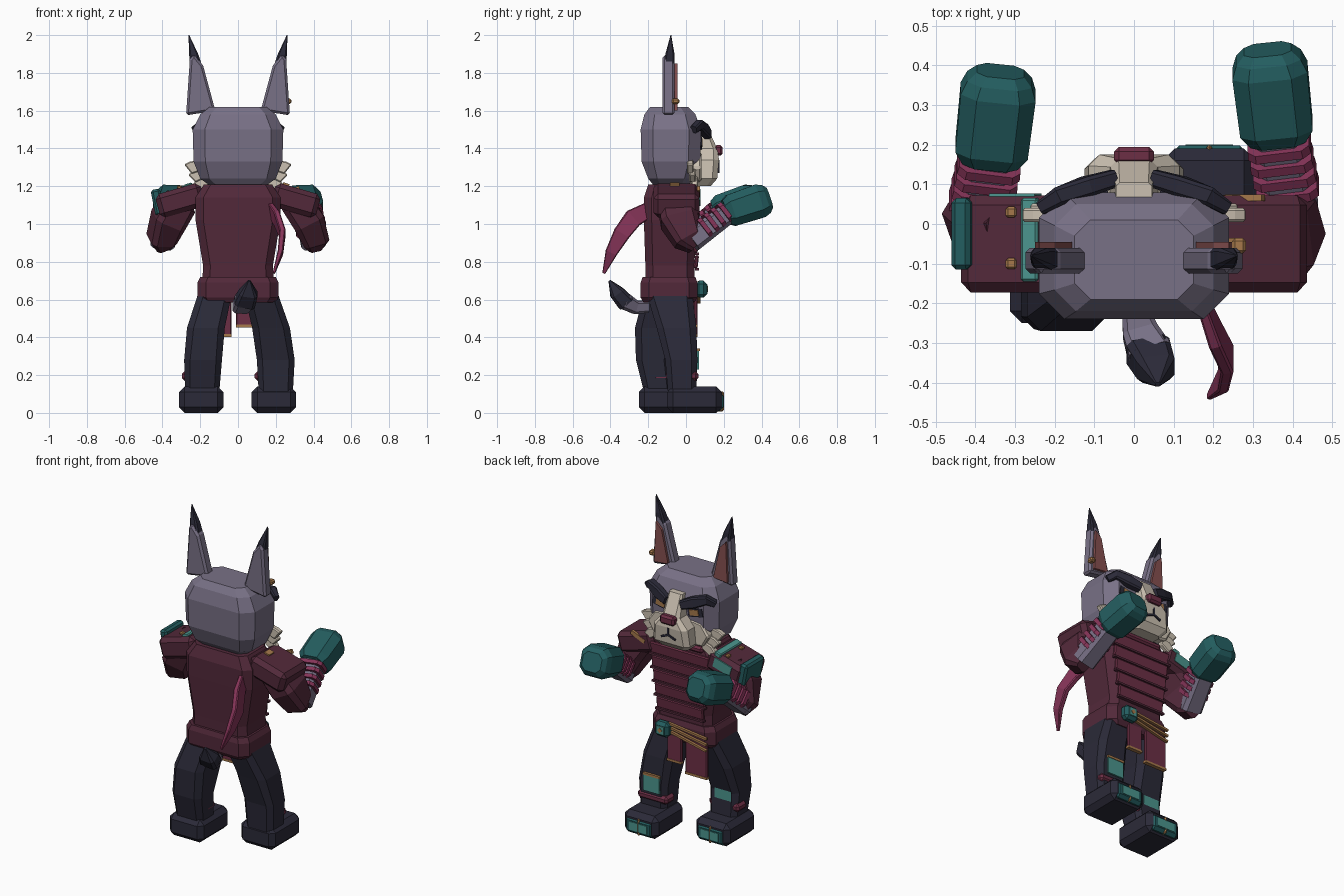
import bpy, bmesh
from mathutils import Vector, Matrix, Euler

default_cube = bpy.data.objects.get("Cube")
if default_cube:
    bpy.data.objects.remove(default_cube, do_unlink=True)


def make_material(name, colour):
    material = bpy.data.materials.new(name)
    material.use_nodes = True
    rgba = (*colour, 1)
    material.diffuse_color = rgba
    for node in material.node_tree.nodes:
        if node.type == 'BSDF_PRINCIPLED':
            node.inputs["Base Color"].default_value = rgba
    return material


fur = make_material("grey fur", (.19, .165, .24))
maroon = make_material("maroon cloth", (.085, .022, .042))
plum = make_material("plum armour", (.15, .028, .06))
magenta = make_material("magenta wrap", (.24, .035, .1))
navy = make_material("dark navy", (.024, .023, .04))
teal = make_material("dark teal", (.017, .11, .115))
mint = make_material("light teal", (.07, .3, .27))
cream = make_material("cream fur", (.6, .53, .44))
tan = make_material("tan cord", (.38, .19, .07))
pink = make_material("inner ear pink", (.24, .08, .08))


def finish(name, mesh_data, material, bevel=0, segments=1):
    bmesh.ops.recalc_face_normals(mesh_data, faces=mesh_data.faces)
    mesh = bpy.data.meshes.new(name)
    mesh_data.to_mesh(mesh)
    mesh_data.free()
    mesh.materials.append(material)
    part = bpy.data.objects.new(name, mesh)
    bpy.context.scene.collection.objects.link(part)
    if bevel:
        modifier = part.modifiers.new("Chamfer", 'BEVEL')
        modifier.width, modifier.segments = bevel, segments
    return part


def box(name, centre, size, material, bevel=0, turn=(0, 0, 0), segments=1):
    """Chamfered block."""
    bm = bmesh.new()
    place = Matrix.Translation(centre) @ Euler(turn).to_matrix().to_4x4()
    bmesh.ops.create_cube(bm, size=1, matrix=place @ Matrix.Diagonal((*size, 1)))
    return finish(name, bm, material, bevel, segments)


def prism(name, outline, back, front, material, bevel=0, side=1):
    """Outline in x and z, extruded along y."""
    bm = bmesh.new()
    corners = [bm.verts.new((side * x, back, z)) for x, z in outline]
    face = bm.faces.new(corners)
    moved = bmesh.ops.extrude_face_region(bm, geom=[face])["geom"]
    verts = [v for v in moved if isinstance(v, bmesh.types.BMVert)]
    bmesh.ops.translate(bm, verts=verts, vec=(0, front - back, 0))
    return finish(name, bm, material, bevel)


def loft(name, stations, material, axis=None, across=(1, 0, 0), cut=.35):
    """Octagonal sections (x, y, z, half width, half depth) joined along a path."""
    bm = bmesh.new()
    points = [Vector(s[:3]) for s in stations]
    rings = []
    for i, (point, station) in enumerate(zip(points, stations)):
        along = Vector(axis) if axis else points[min(i + 1, len(points) - 1)] - points[max(i - 1, 0)]
        along.normalize()
        u = Vector(across)
        u = (u - along * u.dot(along)).normalized()
        v = along.cross(u)
        w, d = station[3:]
        c = cut * min(w, d)
        shape = [(w, d - c), (w - c, d), (c - w, d), (-w, d - c),
                 (-w, c - d), (c - w, -d), (w - c, -d), (w, c - d)]
        rings.append([bm.verts.new(point + u * a + v * b) for a, b in shape])
    for low, high in zip(rings, rings[1:]):
        for k in range(len(low)):
            n = (k + 1) % len(low)
            bm.faces.new((low[k], low[n], high[n], high[k]))
    bm.faces.new(rings[0])
    bm.faces.new(rings[-1])
    return finish(name, bm, material)


UP = (0, 0, 1)

# Head and muzzle
loft("head", [(0, -.08, 1.19, .13, .08), (0, -.08, 1.24, .2, .12), (0, -.08, 1.33, .235, .155),
              (0, -.08, 1.5, .24, .16), (0, -.085, 1.58, .2, .135), (0, -.09, 1.62, .15, .1)],
     fur, UP, cut=.4)
loft("muzzle", [(0, .07, 1.2, .09, .06), (0, .09, 1.24, .125, .075), (0, .095, 1.34, .115, .08),
                (0, .095, 1.4, .06, .07), (0, .08, 1.53, .045, .025)], cream, UP)
box("nose", (0, .172, 1.39), (.1, .045, .055), plum, .012)
box("mouth_centre", (0, .172, 1.315), (.01, .009, .05), navy)

for side in (-1, 1):
    label = "left" if side > 0 else "right"
    # Ears, with dark tufts and coloured linings
    prism(label + "_ear", [(.12, 1.6), (.275, 1.575), (.255, 1.87), (.235, 1.9), (.185, 1.84)],
          -.125, -.06, fur, .012, side)
    prism(label + "_ear_lining", [(.155, 1.61), (.25, 1.6), (.24, 1.85), (.2, 1.81)],
          -.062, -.045, pink, 0, side)
    loft(label + "_ear_tuft", [(side * .222, -.09, 1.84, .032, .03), (side * .235, -.085, 1.9, .024, .024),
                               (side * .26, -.08, 2, .002, .002)], navy, UP)
    # Eyes, brows and mouth corners
    box(label + "_eye_rim", (side * .12, .079, 1.43), (.1, .009, .05), navy, 0, (0, side * -.2, 0))
    box(label + "_eye", (side * .115, .084, 1.43), (.06, .009, .034), tan, 0, (0, side * -.2, 0))
    loft(label + "_brow", [(side * .05, .115, 1.475, .022, .026), (side * .12, .095, 1.5, .025, .033),
                           (side * .19, .07, 1.525, .024, .026), (side * .23, .04, 1.5, .018, .02)],
         navy, across=(0, 1, 0))
    box(label + "_mouth", (side * .025, .172, 1.285), (.05, .009, .012), navy, 0, (0, side * .4, 0))
    # Cheek plate and fanned tufts
    prism(label + "_cheek", [(.08, 1.22), (.17, 1.23), (.21, 1.3), (.16, 1.37), (.08, 1.38)],
          .02, .082, cream, .01, side)
    for step in range(3):
        low = 1.3 - step * .045
        tip = .285 - step * .02
        prism(label + "_cheek_tuft", [(.15, low), (tip - .04, low - .035), (tip, low + .015 - step * .01),
                                      (tip - .03, low + .03), (.15, low + .05)],
              .005 + step * .012, .04 + step * .012, cream, .006, side)
box("earring", (.265, -.055, 1.65), (.035, .04, .03), tan, .008)

# Torso and chest armour
loft("torso", [(0, -.085, .66, .19, .13), (0, -.085, .78, .185, .13), (0, -.085, 1.02, .225, .138),
               (0, -.085, 1.14, .225, .138), (0, -.08, 1.21, .18, .12)], maroon, UP, cut=.3)
for row in range(5):
    z = .8 + row * .082
    width = .32 + row * .022
    box("chest_plate", (0, .055, z), (width, .02, .07), plum, .006, (-.12, 0, 0))
    box("chest_seam", (0, .058, z - .04), (width + .01, .022, .012), maroon)
box("collar", (0, .03, 1.19), (.3, .06, .04), plum, .012)

# Belt, buckle, cords and hanging panels
loft("belt", [(0, -.09, .585, .195, .135), (0, -.09, .61, .215, .15),
              (0, -.09, .69, .215, .15), (0, -.09, .72, .2, .14)], maroon, UP, cut=.3)
box("buckle", (.1, .08, .655), (.095, .06, .09), teal, .018)
box("buckle_inset", (.1, .111, .655), (.05, .006, .05), mint)
box("buckle_gem", (.1, .113, .655), (.022, .009, .022), tan, 0, (0, .8, 0))
for cord in range(3):
    box("belt_cord", (-.06, .068, .675 - cord * .03), (.26, .016, .013), tan, 0, (0, -.12 - cord * .05, 0))
for x, width, bottom in ((.04, .1, .46), (-.11, .15, .41)):
    height = .62 - bottom
    box("hanging_panel", (x, .05, bottom + height / 2), (width, .02, height), plum, .006)
    box("panel_trim", (x, .05, bottom), (width, .024, .014), tan)

for side in (-1, 1):
    label = "left" if side > 0 else "right"
    forward = 0 if side > 0 else -.055
    # Shoulder pads and sleeves
    box(label + "_shoulder_pad", (side * .305, -.05, 1.125), (.25, .245, .13), maroon, .025, (0, side * .28, 0))
    loft(label + "_sleeve", [(side * .3, -.05, 1.12, .08, .1), (side * .37, -.035, 1.02, .085, .1),
                             (side * .405, .01, .92, .07, .075), (side * .4, .05, .885, .04, .045)],
         maroon, across=(1, 0, .5))
    # Forearms with wraps
    elbow = Vector((side * .4, .03 + forward / 2, .91))
    wrist = Vector((side * .36, .24 + forward, 1.07))
    loft(label + "_forearm", [(*elbow, .065, .06), (*wrist, .06, .055)], fur)
    for wrap in range(4):
        spot = elbow.lerp(wrist, .3 + wrap * .17) + Vector((0, -.008, .012))
        end = spot + (wrist - elbow).normalized() * .024
        loft(label + "_wrap", [(*spot, .08, .058), (*end, .078, .056)], magenta)
    # Boxing-style mitts
    centre = Vector((side * .35, .325 + forward, 1.1))
    reach = Vector((side * -.012, .105, .035))
    loft(label + "_mitt", [(*(centre + reach * k), w, d) for k, w, d in
                           ((-1.1, .07, .065), (-.8, .092, .085), (.6, .095, .09), (.9, .082, .078), (1.1, .06, .055))],
         teal, cut=.45)

# Trim on the shoulders
box("left_shoulder_strap", (.28, .066, 1.17), (.1, .016, .025), tan, 0, (0, -.4, 0))
box("left_shoulder_clasp", (.255, -.06, 1.21), (.035, .05, .012), tan, 0, (0, .28, 0))
box("right_shoulder_band", (-.26, -.04, 1.195), (.045, .21, .04), mint, .006, (0, -.28, 0))
box("right_shoulder_guard", (-.425, -.025, 1.115), (.05, .18, .14), teal, .012, (0, -.2, 0))
box("right_shoulder_front", (-.3, .07, 1.14), (.12, .014, .06), mint, 0, (0, -.28, 0))
for y in (-.1, .03):
    box("right_shoulder_stud", (-.31, y, 1.195), (.028, .028, .02), tan, .006)

# Legs: the left one is forward, the right one back
loft("left_leg", [(.2, -.02, .1, .09, .075), (.2, -.025, .28, .1, .085),
                  (.175, -.05, .45, .1, .105), (.125, -.085, .62, .09, .12)], navy, UP)
loft("right_leg", [(-.19, -.145, .1, .09, .075), (-.185, -.175, .28, .1, .09),
                   (-.17, -.15, .45, .1, .12), (-.125, -.1, .62, .09, .125)], navy, UP)
for label, x, shift in (("left", .19, 0), ("right", -.195, -.15)):
    box(label + "_boot", (x, .045 + shift, .07), (.235, .29, .14), navy, .03)
    box(label + "_toe_cap", (x, .155 + shift, .06), (.19, .085, .1), teal, .018)
    box(label + "_toe_stripe", (x, .156 + shift, .061), (.014, .09, .105), tan, .018)
    box(label + "_toe_panel", (x, .196 + shift, .06), (.12, .009, .05), mint)
    box(label + "_shin_band", (x, .02 + shift, .195), (.205, .09, .05), plum, .015)
    box(label + "_knee_patch", (x, .063 + shift, .285), (.11, .012, .11), mint)
    box(label + "_patch_trim", (x, .065 + shift, .335), (.115, .016, .014), tan)

# Tail with a dark end
loft("tail", [(0, -.2, .56, .03, .03), (.015, -.27, .56, .045, .036), (.04, -.33, .595, .055, .045)], fur)
loft("tail_tip", [(.035, -.32, .585, .056, .046), (.055, -.365, .635, .048, .04), (.06, -.405, .7, .006, .006)], navy)

# Trailing ribbon
loft("ribbon", [(.17, -.19, 1.08, .012, .04), (.205, -.28, 1.03, .016, .05), (.235, -.34, .95, .016, .045),
                (.225, -.395, .85, .014, .032), (.19, -.435, .74, .006, .008)], magenta)
